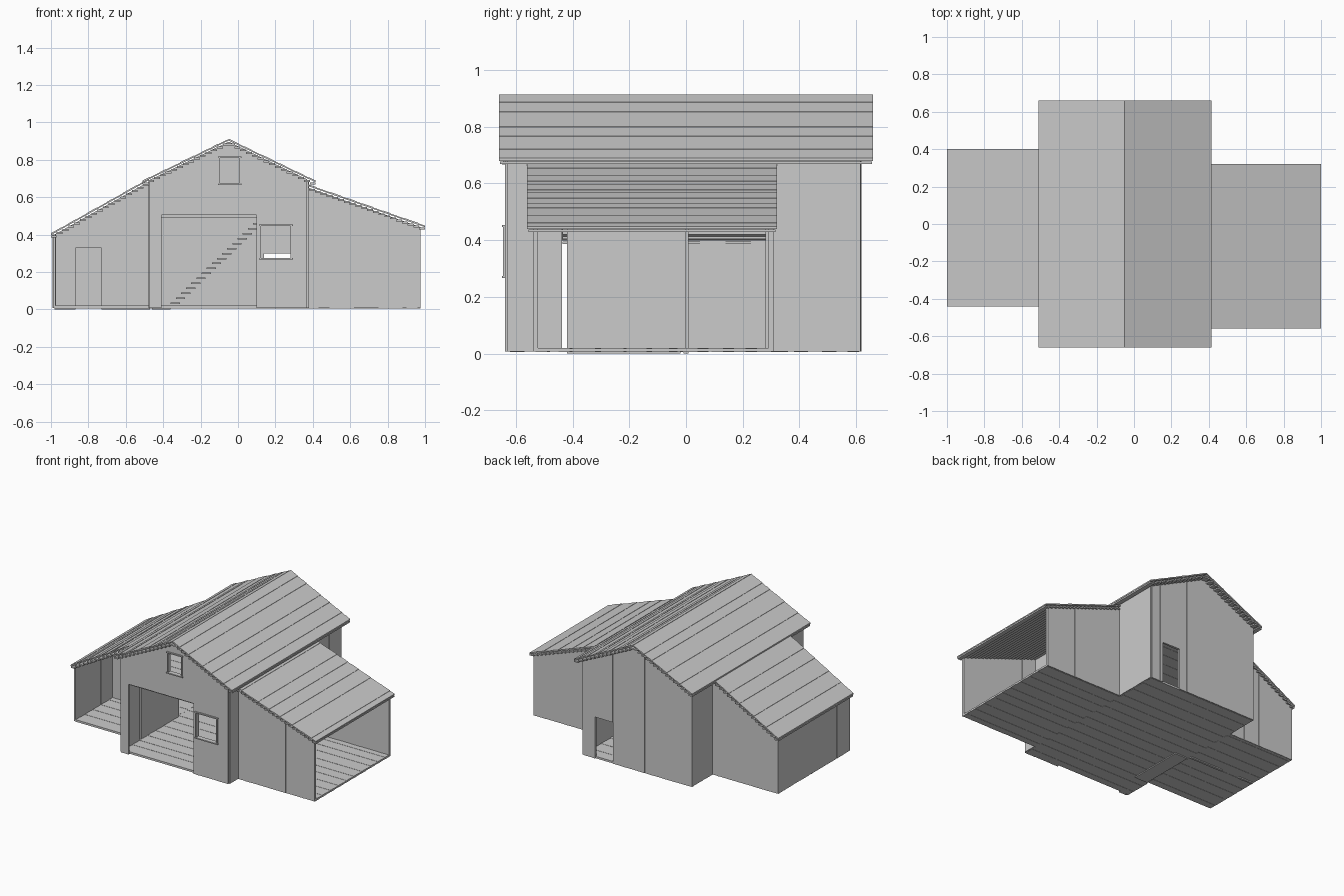
import bpy, bmesh, random
from mathutils import Vector

random.seed(4)
if "Cube" in bpy.data.objects:
    bpy.data.objects.remove(bpy.data.objects["Cube"])

grey = bpy.data.materials.new("weathered_grey")
grey.use_nodes = True
grey.diffuse_color = (0.6, 0.6, 0.6, 1)
grey.node_tree.nodes["Principled BSDF"].inputs["Base Color"].default_value = (0.6, 0.6, 0.6, 1)


def finish(name, bm):
    bmesh.ops.recalc_face_normals(bm, faces=bm.faces)
    mesh = bpy.data.meshes.new(name)
    bm.to_mesh(mesh)
    bm.free()
    mesh.materials.append(grey)
    obj = bpy.data.objects.new(name, mesh)
    bpy.context.collection.objects.link(obj)


def prism(bm, loop, offset):
    """Extrude a closed loop of points along an offset."""
    near = [bm.verts.new(p) for p in loop]
    far = [bm.verts.new(Vector(p) + Vector(offset)) for p in loop]
    n = len(loop)
    bm.faces.new(near)
    bm.faces.new(far[::-1])
    for i in range(n):
        bm.faces.new((near[i], far[i], far[(i + 1) % n], near[(i + 1) % n]))


def box(bm, x0, x1, y0, y1, z0, z1):
    prism(bm, [(x0, y0, z0), (x1, y0, z0), (x1, y1, z0), (x0, y1, z0)], (0, 0, z1 - z0))


def splits(a, b, widths, fixed=()):
    """Irregular board edges from a to b, including the fixed cuts."""
    cuts, t = [a, b] + [f for f in fixed if a < f < b], a
    while True:
        t += random.choice(widths)
        if t > b - 0.015:
            break
        if all(abs(t - c) > 0.012 for c in cuts):
            cuts.append(t)
    cuts.sort()
    return list(zip(cuts, cuts[1:]))


WALL = (0.02, 0.06, 0.09, 0.13)


def board_wall(name, along, pos, a, b, top, holes=(), bottom=0.008, ridge=()):
    """Vertical boards along x or y; holes are (start, end, low, high)."""
    bm = bmesh.new()
    fixed = [e for h in holes for e in h[:2]] + list(ridge)
    for i, (s, e) in enumerate(splits(a, b, WALL, fixed)):
        mid, low, parts = (s + e) / 2, bottom, []
        for h in sorted((h for h in holes if h[0] < mid < h[1]), key=lambda h: h[2]):
            if h[2] > low:
                parts.append((low, h[2], h[2]))
            low = h[3]
        parts.append((low, top(s), top(e)))
        thick = 0.014 + 0.003 * (i % 2)
        for z0, zs, ze in parts:
            quad = [(s, z0), (e, z0), (e, ze), (s, zs)]
            if along == "x":
                prism(bm, [(u, pos - thick / 2, z) for u, z in quad], (0, thick, 0))
            else:
                prism(bm, [(pos - thick / 2, u, z) for u, z in quad], (thick, 0, 0))
    finish(name, bm)


def line(x0, z0, x1, z1):
    return lambda x: z0 + (z1 - z0) * (x - x0) / (x1 - x0)


# Roof heights
RIDGE = -0.05
main_left = line(-0.51, 0.69, RIDGE, 0.913)
main_right = line(RIDGE, 0.913, 0.415, 0.69)
left_lean = line(-1, 0.408, -0.47, 0.705)
right_lean = line(0.38, 0.668, 1, 0.45)


def gable(x):
    return min(main_left(x), main_right(x)) - 0.016


def roof(name, height, x0, x1, y0, y1):
    bm = bmesh.new()
    # Long boards with slightly uneven surfaces
    for i, (s, e) in enumerate(splits(x0, x1, (0.03, 0.04, 0.055, 0.075))):
        d = 0.002 * (i % 2)
        prism(bm, [(s, y0, height(s) - 0.01), (e, y0, height(e) - 0.01),
                   (e, y0, height(e) - d), (s, y0, height(s) - d)], (0, y1 - y0, 0))
    # Stepped battens beneath
    n = round((x1 - x0) / 0.031)
    step = (x1 - x0) / n
    for i in range(n):
        s = x0 + i * step
        z = min(height(s), height(s + step)) - 0.012
        box(bm, s, s + step, y0 + 0.004, y1 - 0.004, z - 0.01, z)
    finish(name, bm)


roof("main_roof_left", main_left, -0.51, RIDGE, -0.66, 0.66)
roof("main_roof_right", main_right, RIDGE, 0.415, -0.66, 0.66)
roof("left_lean_to_roof", left_lean, -1, -0.475, -0.44, 0.4)
roof("right_lean_to_roof", right_lean, 0.38, 1, -0.56, 0.32)

# Main building walls
board_wall("main_front_wall", "x", -0.63, -0.47, 0.37, gable,
           [(-0.41, 0.1, 0, 0.505), (-0.1, 0.01, 0.67, 0.815), (0.12, 0.285, 0.27, 0.45)],
           ridge=[RIDGE])
board_wall("main_back_wall", "x", 0.61, -0.47, 0.37, gable,
           [(0.14, 0.28, 0, 0.3)], ridge=[RIDGE])
board_wall("main_left_wall", "y", -0.47, -0.63, 0.615, lambda y: 0.69,
           [(-0.437, -0.42, 0, 0.44), (0, 0.38, 0, 0.5)])
board_wall("main_right_wall", "y", 0.37, -0.63, 0.615, lambda y: 0.69,
           [(-0.437, 0.28, 0, 0.5)])

# Left lean-to: open front, closed outside and back, partition with doorway
board_wall("left_lean_to_outer_wall", "y", -0.982, -0.42, 0.385, lambda y: 0.40)


def left_top(x):
    return left_lean(x) - 0.018


def right_top(x):
    return right_lean(x) - 0.018


board_wall("left_lean_to_back_wall", "x", 0.378, -0.982, -0.47, left_top)
board_wall("left_lean_to_partition", "x", 0, -0.982, -0.47, left_top,
           [(-0.87, -0.73, 0, 0.33)], bottom=0)

# Right lean-to: open outer side
board_wall("right_lean_to_front_wall", "x", -0.53, 0.37, 0.975, right_top)
board_wall("right_lean_to_back_wall", "x", 0.3, 0.37, 0.975, right_top)


# Plank floors
def floor(name, x0, x1, y0, y1, z0, z1):
    bm = bmesh.new()
    for i, (s, e) in enumerate(splits(y0, y1, (0.04, 0.05))):
        d = 0.0015 * (i % 2)
        box(bm, x0, x1, s, e, z0 + d, z1 - d)
    finish(name, bm)


floor("main_floor", -0.47, 0.37, -0.62, 0.61, 0.006, 0.02)
floor("left_floor", -0.98, -0.47, -0.42, 0.38, 0.006, 0.02)
floor("right_floor", 0.37, 0.975, -0.53, 0.3, 0.006, 0.02)
floor("loft_floor", -0.46, 0.36, -0.62, 0.48, 0.492, 0.505)


# Window frames
def window(name, x0, x1, z0, z1):
    bm = bmesh.new()
    t, y0, y1 = 0.008, -0.648, -0.615
    for z in (z0, z1):
        box(bm, x0 - t, x1 + t, y0, y1, z - t / 2, z + t / 2)
    for x in (x0, x1):
        box(bm, x - t / 2, x + t / 2, y0 + 0.003, y1, z0, z1)
    finish(name, bm)


window("upper_window_frame", -0.1, 0.01, 0.67, 0.815)
window("lower_window_frame", 0.12, 0.285, 0.27, 0.45)

# Stair treads along the back wall
bm = bmesh.new()
for i in range(18):
    x, z = -0.36 + 0.0275 * i, 0.03 + 0.0265 * i
    box(bm, x, x + 0.05, 0.515, 0.595, z, z + 0.008)
finish("loft_stairs", bm)

# Doorstep at the main entrance
bm = bmesh.new()
prism(bm, [(-0.46, -0.42, 0), (-0.36, -0.42, 0), (-0.36, -0.42, 0.014), (-0.46, -0.42, 0.004)], (0, 0.4, 0))
finish("entry_ramp", bm)
